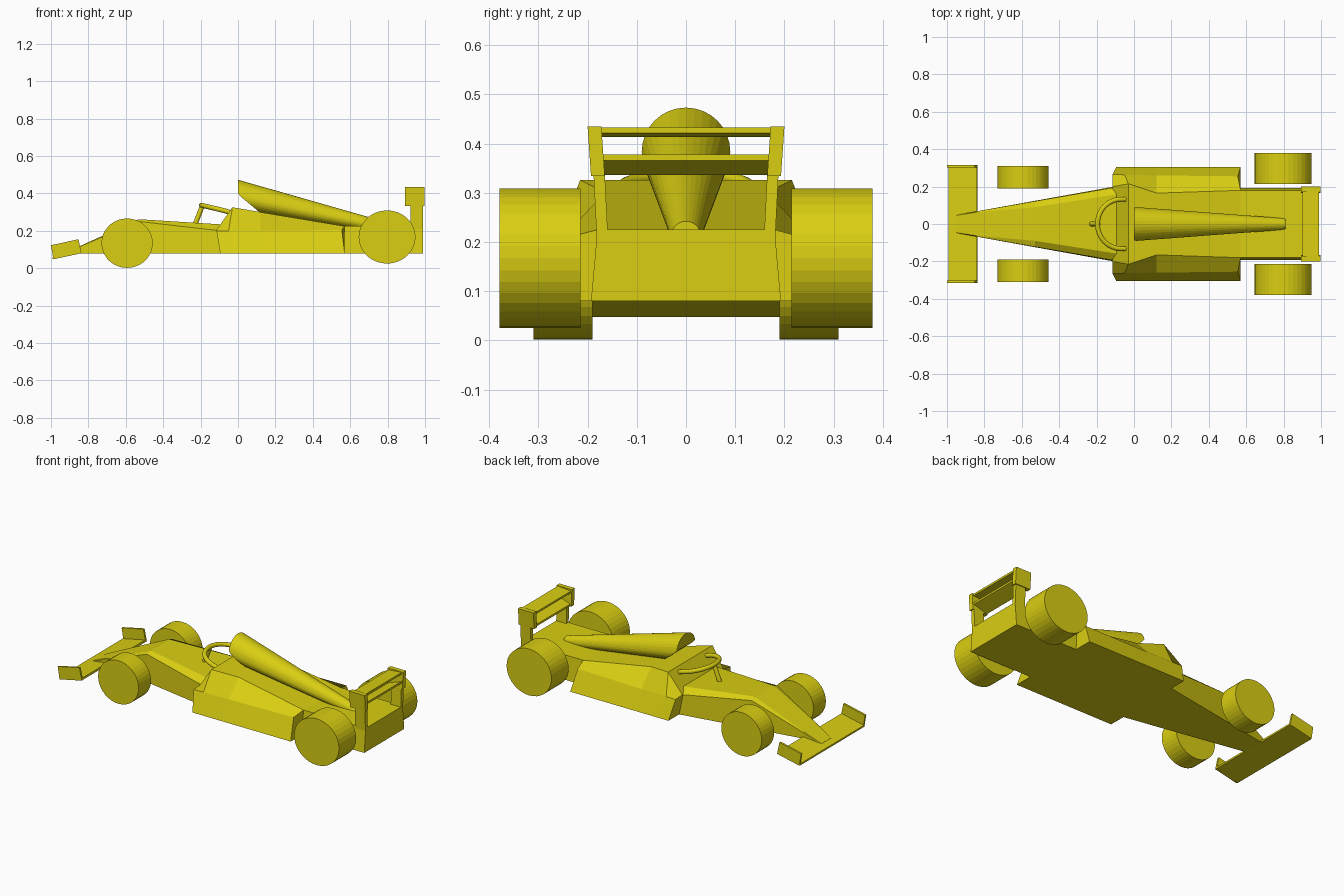
import bpy, bmesh, math
from mathutils import Vector

if "Cube" in bpy.data.objects:
    bpy.data.objects.remove(bpy.data.objects["Cube"])

paint = bpy.data.materials.new("yellow paint")
paint.diffuse_color = (0.70, 0.62, 0.006, 1)
paint.use_nodes = True
paint.node_tree.nodes["Principled BSDF"].inputs["Base Color"].default_value = paint.diffuse_color


def loft(name, rings):
    """Skin a list of equal-length closed rings and cap both ends."""
    bm = bmesh.new()
    vs = [[bm.verts.new(p) for p in r] for r in rings]
    n = len(rings[0])
    for a, b in zip(vs, vs[1:]):
        for i in range(n):
            j = (i + 1) % n
            bm.faces.new((a[i], a[j], b[j], b[i]))
    bm.faces.new(vs[0])
    bm.faces.new(vs[-1])
    bmesh.ops.recalc_face_normals(bm, faces=bm.faces)
    me = bpy.data.meshes.new(name)
    bm.to_mesh(me)
    bm.free()
    me.materials.append(paint)
    ob = bpy.data.objects.new(name, me)
    bpy.context.collection.objects.link(ob)
    return ob


def symmetric(name, halves):
    """Loft half sections after mirroring them across y = 0."""
    return loft(name, [h + [(x, -y, z) for x, y, z in reversed(h)] for h in halves])


def extrude_y(name, profile, y0, y1):
    """Extrude an x-z profile between two y values."""
    return loft(name, [[(x, y, z) for x, z in profile] for y in (y0, y1)])


def tube(name, points, radius, sides=12):
    """Round tube along a path."""
    pts = [Vector(p) for p in points]
    rings = []
    for i, p in enumerate(pts):
        t = (pts[min(i + 1, len(pts) - 1)] - pts[max(i - 1, 0)]).normalized()
        up = Vector((0, 1, 0)) if len(pts) == 2 else Vector((0, 0, 1))
        u = t.cross(up).normalized()
        v = u.cross(t)
        rings.append([p + radius * (math.cos(a) * u + math.sin(a) * v)
                      for a in (k * math.tau / sides for k in range(sides))])
    ob = loft(name, rings)
    for f in ob.data.polygons:
        f.use_smooth = len(f.vertices) == 4
    return ob


def ellipse(cx, cz, rx, rz, n=36):
    return [(cx + rx * math.cos(k * math.tau / n), cz + rz * math.sin(k * math.tau / n))
            for k in range(n)]


# Wedge nose and cockpit tub
symmetric("nose", [
    [(-0.95, .048, .06), (-0.95, .048, .064), (-0.95, .046, .07)],
    [(-0.84, .068, .08), (-0.84, .068, .118), (-0.84, .063, .121)],
    [(-0.53, .124, .08), (-0.53, .122, .25), (-0.53, .09, .262)],
    [(-0.05, .21, .08), (-0.05, .205, .195), (-0.05, .165, .232)]])

# Side pods and engine cover with sloping front
symmetric("side_pods", [
    [(-.095, .305, .08), (-.115, .265, .20), (-.115, .20, .205)],
    [(-.03, .305, .08), (-.05, .263, .20), (-.03, .215, .326)],
    [(.12, .305, .08), (.12, .26, .20), (.12, .165, .30)],
    [(.57, .305, .08), (.555, .255, .205), (.57, .18, .225)]])

# Gearbox and diffuser block
symmetric("tail", [[(x, .193, .08), (x, .18, .225)] for x in (.5, .99)])

# Air intake: cone with undercut mouth
rings = []
for x, cz, r in ((0, .383, .09), (.81, .212, .03)):
    ring = []
    for k in range(32):
        a = k * math.tau / 32
        z = cz + r * math.sin(a)
        ring.append((x if x else max(0, (.395 - z) * 1.2), r * math.cos(a), z))
    rings.append(ring)
loft("air_intake", rings)

# Cockpit hoop and its strut
arc = []
for k in range(25):
    a = math.radians(90 + 180 * k / 24)
    d = math.cos(a)
    arc.append((-.07 + .125 * d, .132 * math.sin(a), .307 - .03 * d / 1.0))
hoop = [(-.02, .132, .29)] + arc + [(-.02, -.132, .29)]
tube("cockpit_hoop", hoop, .013)
tube("hoop_strut", [(-.19, 0, .335), (-.235, 0, .22)], .013)

# Front wing blade
extrude_y("front_wing", [(-.99, .048), (-.838, .08), (-.84, .092), (-.992, .06)], -.312, .312)

# Rear wing slats
extrude_y("upper_slat", [(.90, .413), (.988, .421), (.988, .433), (.90, .425)], -.18, .18)
extrude_y("lower_slat", [(.90, .336), (.988, .366), (.988, .378), (.90, .348)], -.18, .18)

# Paired parts
for side, s in (("left", -1), ("right", 1)):
    extrude_y("front_wheel_" + side, ellipse(-.593, .134, .137, .132), s * .19, s * .31)
    extrude_y("rear_wheel_" + side, ellipse(.797, .167, .152, .142), s * .214, s * .379)
    extrude_y("front_endplate_" + side,
              [(-.987, .048), (-.837, .08), (-.853, .155), (-1.0, .123)], s * .303, s * .315)
    # Rear wing endplates and legs lean slightly outward
    loft("rear_endplate_" + side,
         [[(x, s * y, z) for x, y in ((.893, i), (.997, i), (.997, o), (.893, o))]
          for z, i, o in ((.334, .165, .193), (.435, .172, .2))])
    loft("wing_leg_" + side,
         [[(x, s * y, z) for x, y in ((.922, i), (.99, i), (.99, o), (.922, o))]
          for z, i, o in ((.2, .158, .181), (.34, .165, .188))])
